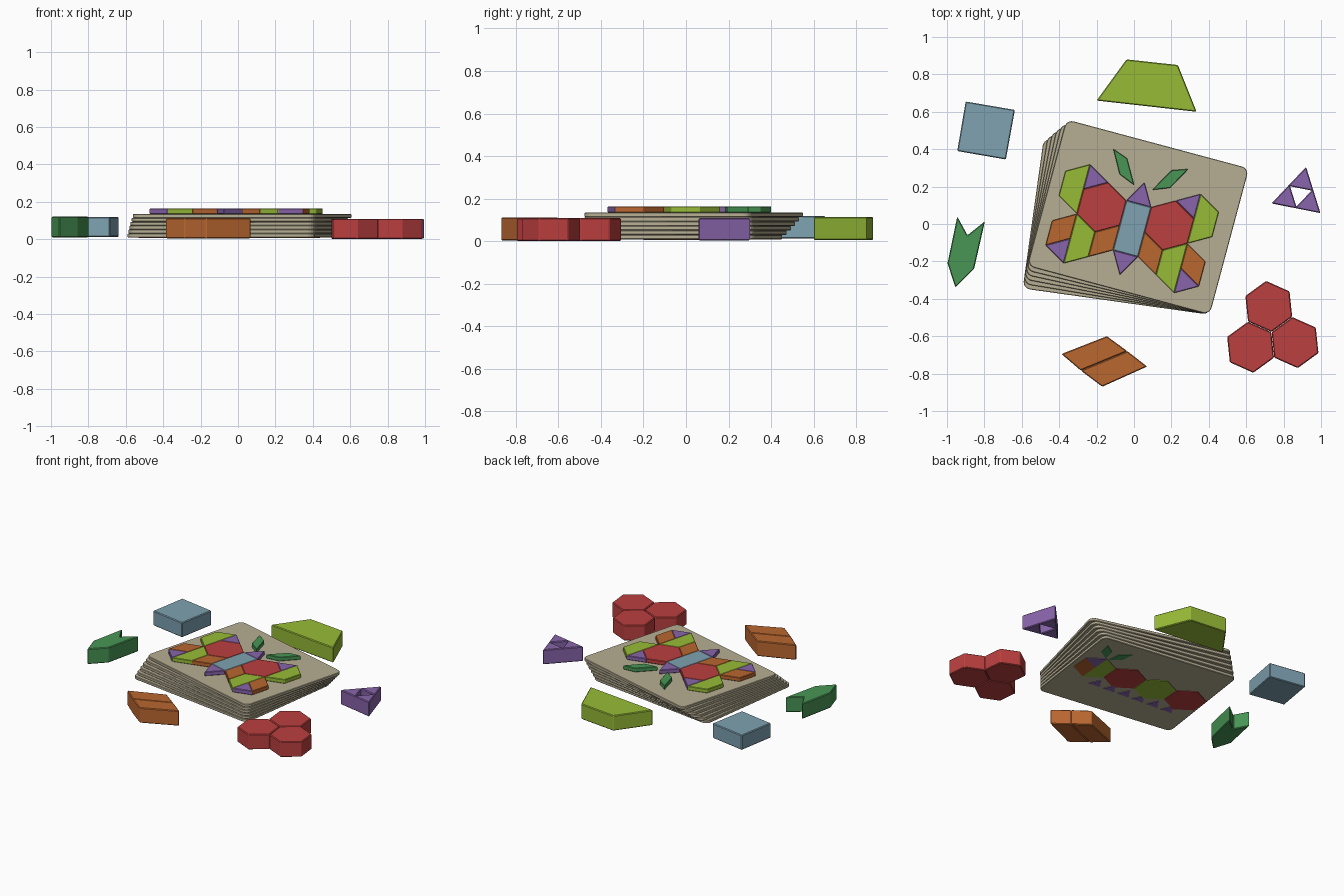
import bpy, bmesh, math
from mathutils import Vector, Matrix

cube = bpy.data.objects.get("Cube")
if cube:
    bpy.data.objects.remove(cube)


def material(name, rgb):
    m = bpy.data.materials.new(name)
    m.use_nodes = True
    m.diffuse_color = (*rgb, 1)
    m.node_tree.nodes["Principled BSDF"].inputs["Base Color"].default_value = (*rgb, 1)
    return m


card = material("card_beige", (0.47, 0.42, 0.29))
red = material("red", (0.50, 0.05, 0.05))
lime = material("lime", (0.31, 0.50, 0.038))
blue = material("pale_blue", (0.21, 0.36, 0.44))
orange = material("orange", (0.49, 0.135, 0.03))
green = material("green", (0.065, 0.305, 0.09))
purple = material("purple", (0.25, 0.13, 0.41))


def prism(name, outline, z0, z1, mat, bevel=0.0):
    """Extrude a flat outline from z0 up to z1."""
    bm = bmesh.new()
    face = bm.faces.new([bm.verts.new((p[0], p[1], z0)) for p in outline])
    side = bmesh.ops.extrude_face_region(bm, geom=[face])
    top = [v for v in side["geom"] if isinstance(v, bmesh.types.BMVert)]
    bmesh.ops.translate(bm, verts=top, vec=(0, 0, z1 - z0))
    bmesh.ops.recalc_face_normals(bm, faces=bm.faces)
    mesh = bpy.data.meshes.new(name)
    bm.to_mesh(mesh)
    bm.free()
    mesh.materials.append(mat)
    ob = bpy.data.objects.new(name, mesh)
    bpy.context.collection.objects.link(ob)
    if bevel:
        mod = ob.modifiers.new("soft_edges", "BEVEL")
        mod.width = bevel
        mod.segments = 1
    return ob


def polygon(center, radius, sides, start):
    """Regular outline, start angle in degrees."""
    return [(center[0] + radius * math.cos(math.radians(start + 360 * i / sides)),
             center[1] + radius * math.sin(math.radians(start + 360 * i / sides)))
            for i in range(sides)]


def placed(outline, origin, degrees, scale=1.0):
    turn = Matrix.Rotation(math.radians(degrees), 2)
    return [Vector(origin) + turn @ (Vector(p) * scale) for p in outline]


def rounded_rect(w, h, r, steps=5):
    """Rounded rectangle with its lower right corner at the origin."""
    pts = []
    for i, (x, y) in enumerate([(-r, h - r), (r - w, h - r), (r - w, r), (-r, r)]):
        for k in range(steps + 1):
            a = math.pi / 2 * (i + k / steps)
            pts.append((x + r * math.cos(a), y + r * math.sin(a)))
    return pts


# Stack of cards fanned about the front right corner
CARDS, BASE, STEP = 6, 0.009, 0.021
for i in range(CARDS):
    outline = placed(rounded_rect(1.01, 0.81, 0.04), (0.405, -0.485), -8 - 7 * i / (CARDS - 1))
    prism(f"card_{i + 1}", outline, BASE + i * STEP, BASE + (i + 1) * STEP, card, 0.003)
TOP = BASE + CARDS * STEP

# Butterfly mosaic on the top card, in units of one tile side
SIDE, CENTER, TURN = 0.137, (-0.01, -0.025), -15


def tile(name, outline, mat):
    prism(name, placed(outline, CENTER, TURN, SIDE), TOP, TOP + 0.029, mat, 0.003)


H = math.sqrt(3) / 2
X0, X1, X2, X3 = 0.5, 0.5 + H, 0.5 + 2 * H, 0.5 + 3 * H
tile("butterfly_body", [(-X0, -1), (X0, -1), (X0, 1), (-X0, 1)], blue)
tile("butterfly_head", [(-X0, 1), (X0, 1), (0, 1 + H)], purple)
tile("butterfly_tail", [(-X0, -1), (0, -1 - H), (X0, -1)], purple)
wing = [
    ("inner_wing", red, [(X0, 0), (X1, -.5), (X2, 0), (X2, 1), (X1, 1.5), (X0, 1)]),
    ("wing_notch", purple, [(X1, 1.5), (X2, 1), (X2, 2)]),
    ("upper_wing", lime, [(X2, 0), (X3, .5), (X3, 1.5), (X2, 2)]),
    ("lower_inner_wing", orange, [(X0, 0), (X0, -1), (X1, -1.5), (X1, -.5)]),
    ("lower_wing", lime, [(X2, 0), (X1, -.5), (X1, -1.5), (X2, -2)]),
    ("lower_outer_wing", orange, [(X2, 0), (X2, -1), (X3, -1.5), (X3, -.5)]),
    ("lower_wing_tip", purple, [(X3, -1.5), (X2, -1), (X2, -2)]),
    ("antenna", green, [(1.52, 2.82), (.9, 2.6), (.36, 1.66), (1.02, 1.92)]),
]
for side, sign in (("left", 1), ("right", -1)):
    for name, mat, outline in wing:
        tile(f"{side}_{name}", [(sign * x, y) for x, y in outline], mat)

# Caterpillar printed under the bottom card
PRINT_TURN = -4


def printed(name, outline, mat):
    prism(name, placed(outline, (-0.41, 0.03), PRINT_TURN), BASE - 0.004, BASE + 0.001, mat)


for i, mat in enumerate((red, lime, red)):
    printed(f"caterpillar_segment_{i + 1}", polygon((0.242 * i, 0), 0.137, 6, 30), mat)
hx = polygon((0.242 * 3, 0), 0.137, 6, 30)
mid = (0.242 * 3, 0)
printed("caterpillar_head_left", hx[1:5], lime)
printed("caterpillar_head_right", [mid, hx[4], hx[5], hx[0]], orange)
printed("caterpillar_head_top", [mid, hx[0], hx[1]], purple)
for i in range(6):
    printed(f"caterpillar_foot_{i + 1}", polygon((0.02 + 0.115 * i, -0.16), 0.05, 3, 90), purple)
for i, lean in enumerate((-1, 1)):
    x = 0.242 * 3 + lean * 0.015
    printed(f"caterpillar_antenna_{i + 1}", [(x, 0.14), (x + lean * 0.07, 0.19),
            (x + lean * 0.085, 0.28), (x + lean * 0.015, 0.23)], green)

# Loose blocks lying around the cards


def block(name, outline, mat, z0=0.004, z1=0.112):
    prism(name, outline, z0, z1, mat, 0.005)


block("trapezoid_block", [(-.20, .66), (.335, .60), (.235, .85), (-.04, .88)], lime, 0.006, 0.115)
block("square_block", [(-.945, .39), (-.685, .345), (-.637, .61), (-.90, .655)], blue, 0.012, 0.118)
block("chevron_block", [(-.955, -.34), (-.855, -.24), (-.797, .015), (-.89, -.06),
                        (-.945, .04), (-.997, -.21)], green, 0.01, 0.12)

# Rhombus split in two slim halves
block("rhombus_block_back", [(-.285, -.783), (-.035, -.68), (-.145, -.60), (-.388, -.695)], orange)
block("rhombus_block_front", [(-.17, -.87), (.07, -.762), (-.035, -.68), (-.285, -.783)], orange)

# Three triangles around an open centre
tips = [Vector(p) for p in ((.735, .11), (.997, .058), (.92, .305))]
for i, tip in enumerate(tips):
    a, b = tips[(i + 1) % 3], tips[(i + 2) % 3]
    block(f"triangle_block_{i + 1}", [tip, tip.lerp(a, 0.52), tip.lerp(b, 0.52)], purple, 0.004, 0.109)

# Three joined hexagons
for i in range(3):
    a = math.radians(96 + 120 * i)
    c = (0.735 + 0.138 * math.cos(a), -0.578 + 0.138 * math.sin(a))
    block(f"hexagon_block_{i + 1}", polygon(c, 0.137, 6, 36), red, 0.0, 0.109)
